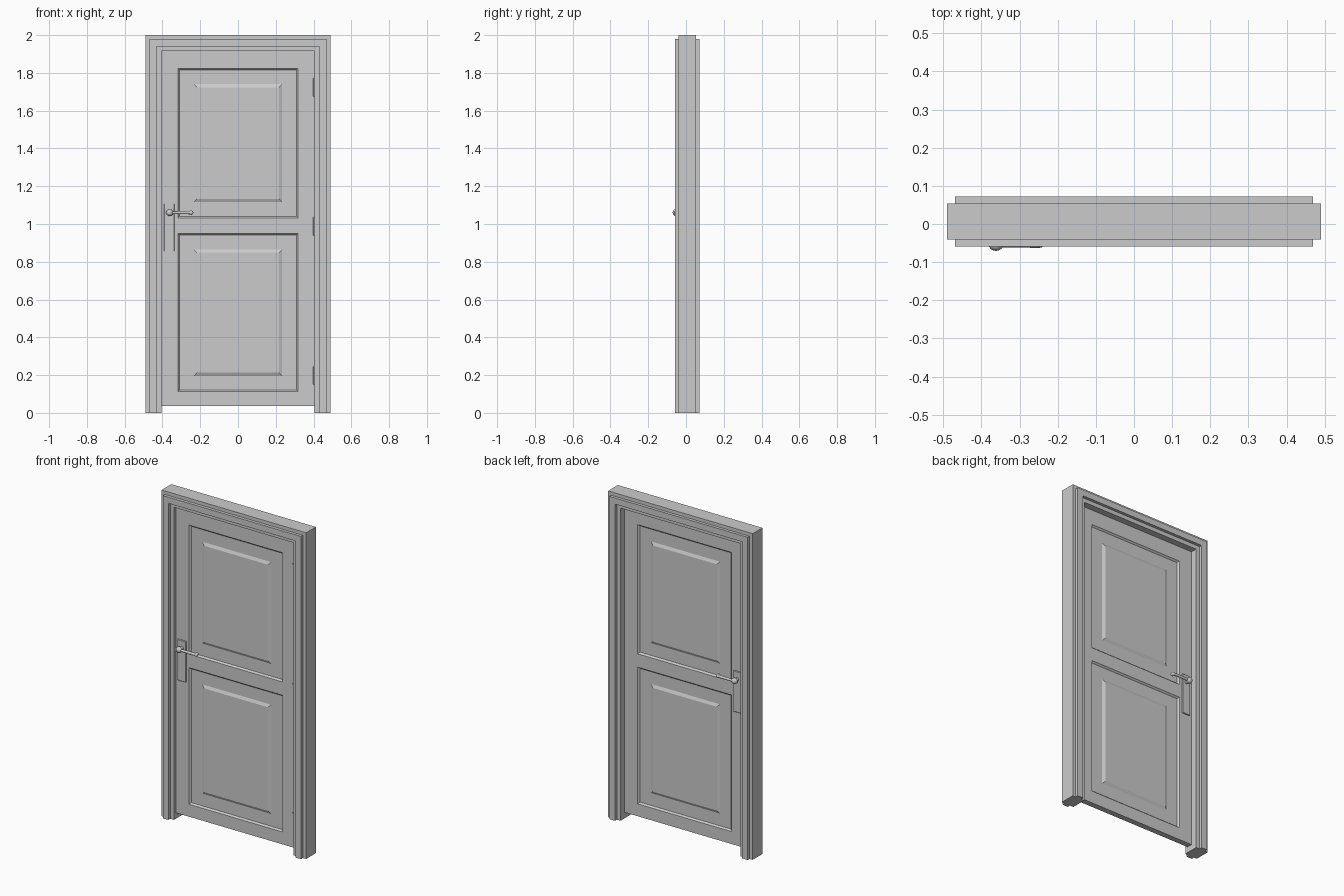
import bpy, bmesh
from math import radians
from mathutils import Vector

if "Cube" in bpy.data.objects:
    bpy.data.objects.remove(bpy.data.objects["Cube"])

FRONT, BACK = -0.021, 0.014      # door faces


def finish(name, bm, smooth=False):
    bmesh.ops.remove_doubles(bm, verts=bm.verts, dist=1e-5)
    bmesh.ops.recalc_face_normals(bm, faces=bm.faces)
    me = bpy.data.meshes.new(name)
    bm.to_mesh(me)
    bm.free()
    ob = bpy.data.objects.new(name, me)
    bpy.context.collection.objects.link(ob)
    if smooth:
        bpy.context.view_layer.objects.active = ob
        ob.select_set(True)
        bpy.ops.object.shade_smooth_by_angle(angle=radians(35))
        ob.select_set(False)
    return ob


def box(name, x0, x1, y0, y1, z0, z1, bevel=0.0):
    bm = bmesh.new()
    bmesh.ops.create_cube(bm, size=1)
    for v in bm.verts:
        v.co = ((x0 + x1) / 2 + v.co.x * (x1 - x0),
                (y0 + y1) / 2 + v.co.y * (y1 - y0),
                (z0 + z1) / 2 + v.co.z * (z1 - z0))
    if bevel:
        bmesh.ops.bevel(bm, geom=bm.edges[:], offset=bevel, segments=1, affect='EDGES')
    return finish(name, bm)


def rod(name, a, b, r1, r2, sides=20):
    a, b = Vector(a), Vector(b)
    bm = bmesh.new()
    bmesh.ops.create_cone(bm, cap_ends=True, segments=sides, radius1=r1, radius2=r2,
                          depth=(b - a).length)
    rot = (b - a).to_track_quat('Z', 'Y')
    for v in bm.verts:
        v.co = rot @ v.co + (a + b) / 2
    return finish(name, bm, True)


def ball(name, c, r):
    bm = bmesh.new()
    bmesh.ops.create_uvsphere(bm, u_segments=20, v_segments=12, radius=1)
    for v in bm.verts:
        v.co = Vector([c[i] + v.co[i] * r[i] for i in range(3)])
    return finish(name, bm, True)


# Frame: stepped section (inset from outside, y) swept up, across and down
section = [(0, -0.04), (0.021, -0.04), (0.021, -0.059), (0.059, -0.059), (0.059, -0.04),
           (0.084, -0.04), (0.084, 0.054), (0.059, 0.054), (0.059, 0.072),
           (0.021, 0.072), (0.021, 0.054), (0, 0.054)]
bm = bmesh.new()
loops = []
for sx, top in [(-1, 0), (-1, 1), (1, 1), (1, 0)]:
    loops.append([bm.verts.new((sx * (0.49 - d), y, top * (2 - d))) for d, y in section])
for a, b in zip(loops, loops[1:]):
    for i in range(len(section)):
        j = (i + 1) % len(section)
        bm.faces.new((a[i], a[j], b[j], b[i]))
bm.faces.new(loops[0])
bm.faces.new(loops[-1])
finish("door_frame", bm)

# Door leaf: both faces carry two recessed, raised-field panels
xs = [-0.406, -0.318, 0.318, 0.406]
zs = [0.036, 0.112, 0.95, 1.032, 1.824, 1.916]
rings = [(0, 0), (0.009, 0.010), (0.084, 0.010), (0.101, 0.002)]   # inset, depth
bm = bmesh.new()


def rect(x0, x1, z0, z1, y):
    return [bm.verts.new(p) for p in ((x0, y, z0), (x1, y, z0), (x1, y, z1), (x0, y, z1))]


for y, inward in ((FRONT, 1), (BACK, -1)):
    for i in range(3):
        for k in range(5):
            cell = (xs[i], xs[i + 1], zs[k], zs[k + 1])
            if i == 1 and k in (1, 3):
                lp = [rect(cell[0] + d, cell[1] - d, cell[2] + d, cell[3] - d, y + inward * h)
                      for d, h in rings]
                for a, b in zip(lp, lp[1:]):
                    for n in range(4):
                        m = (n + 1) % 4
                        bm.faces.new((a[n], a[m], b[m], b[n]))
                bm.faces.new(lp[-1])
            else:
                bm.faces.new(rect(*cell, y))
bmesh.ops.remove_doubles(bm, verts=bm.verts, dist=1e-5)
bmesh.ops.bridge_loops(bm, edges=[e for e in bm.edges if e.is_boundary])
finish("door_leaf", bm)

# Handles on both faces: plate, spindle, knob and lever with a returned end
HX, HZ = -0.362, 1.06
for side, y, s in (("front", FRONT, -1), ("back", BACK, 1)):
    ya, yb = sorted((y - s * 0.002, y + s * 0.007))
    box(side + "_handle_plate", -0.392, -0.336, ya, yb, 0.856, 1.107, 0.002)
    yl = y + s * 0.033
    rod(side + "_spindle", (HX, y, HZ), (HX, yl, HZ), 0.011, 0.011)
    ball(side + "_knob", (HX, yl, HZ), (0.019, 0.0165, 0.018))
    rod(side + "_lever", (HX, yl, HZ), (-0.248, yl, HZ), 0.0075, 0.0085)
    ball(side + "_lever_elbow", (-0.248, yl, HZ), (0.0115, 0.0085, 0.0115))
    rod(side + "_lever_return", (-0.248, yl, HZ), (-0.248, yl - s * 0.014, HZ), 0.0115, 0.010)

# Hinges: leaf and barrel, on the front only
for n, z in enumerate((0.2, 0.99, 1.726)):
    box(f"hinge_leaf_{n}", 0.384, 0.406, FRONT - 0.005, FRONT + 0.002, z - 0.046, z + 0.05)
    rod(f"hinge_barrel_{n}", (0.404, FRONT - 0.004, z - 0.05), (0.404, FRONT - 0.004, z + 0.046),
        0.006, 0.006, 12)
